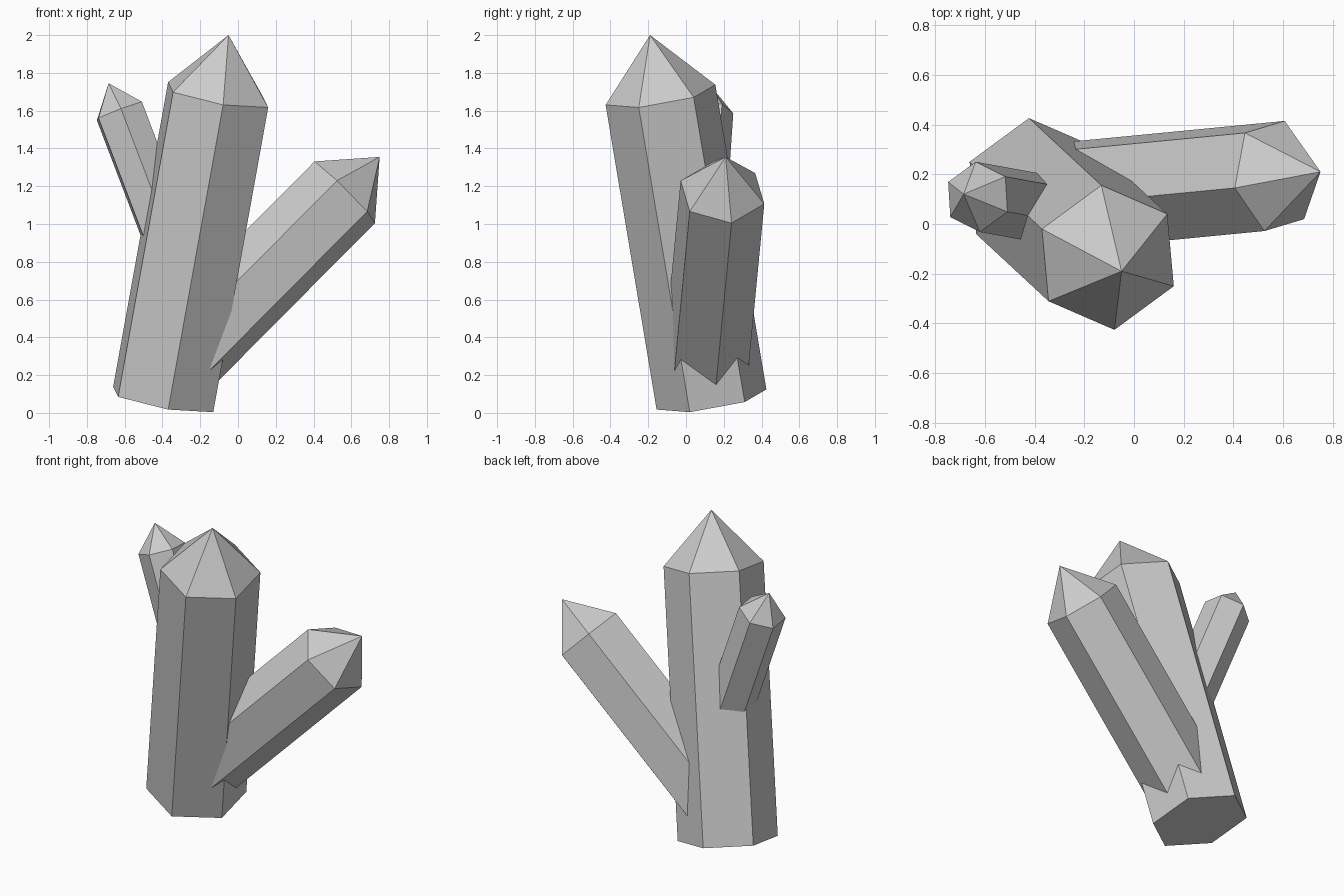
import bpy, bmesh, math
from mathutils import Vector

cube = bpy.data.objects.get("Cube")
if cube:
    bpy.data.objects.remove(cube)

# Single stone colour
stone = bpy.data.materials.new("grey_crystal")
stone.use_nodes = True
grey = (0.6, 0.6, 0.6, 1)
stone.diffuse_color = grey
stone.node_tree.nodes["Principled BSDF"].inputs["Base Color"].default_value = grey


def crystal(name, base, shoulder, apex, corner):
    """Six-sided prism from base to shoulder, closed by a point at apex.
    corner is the offset from the shoulder centre to one ring corner."""
    base, shoulder, apex = Vector(base), Vector(shoulder), Vector(apex)
    axis = (shoulder - base).normalized()
    corner = Vector(corner)
    radius = corner.length
    u = (corner - axis * corner.dot(axis)).normalized() * radius
    v = axis.cross(u)
    ring = [u * math.cos(k * math.pi / 3) + v * math.sin(k * math.pi / 3)
            for k in range(6)]

    bm = bmesh.new()
    low = [bm.verts.new(base + r) for r in ring]
    high = [bm.verts.new(shoulder + r) for r in ring]
    tip = bm.verts.new(apex)
    bm.faces.new(low[::-1])
    for k in range(6):
        n = (k + 1) % 6
        bm.faces.new((low[k], low[n], high[n], high[k]))
        bm.faces.new((high[k], high[n], tip))
    mesh = bpy.data.meshes.new(name)
    bm.to_mesh(mesh)
    bm.free()
    mesh.materials.append(stone)
    obj = bpy.data.objects.new(name, mesh)
    bpy.context.collection.objects.link(obj)
    return obj


# Tall leaning crystal, then the two that grow out of it
crystal("main_crystal", (-0.396, 0.135, 0.071), (-0.105, -0.135, 1.684),
        (-0.05, -0.19, 2.0), (-0.265, 0.115, 0.067))
crystal("left_crystal", (-0.356, 0.104, 0.24), (0.565, 0.193, 1.168),
        (0.75, 0.21, 1.355), (-0.16, -0.048, 0.163))
crystal("small_right_crystal", (-0.315, 0.052, 0.775), (-0.628, 0.109, 1.598),
        (-0.685, 0.12, 1.745), (0.12, -0.06, 0.047))
